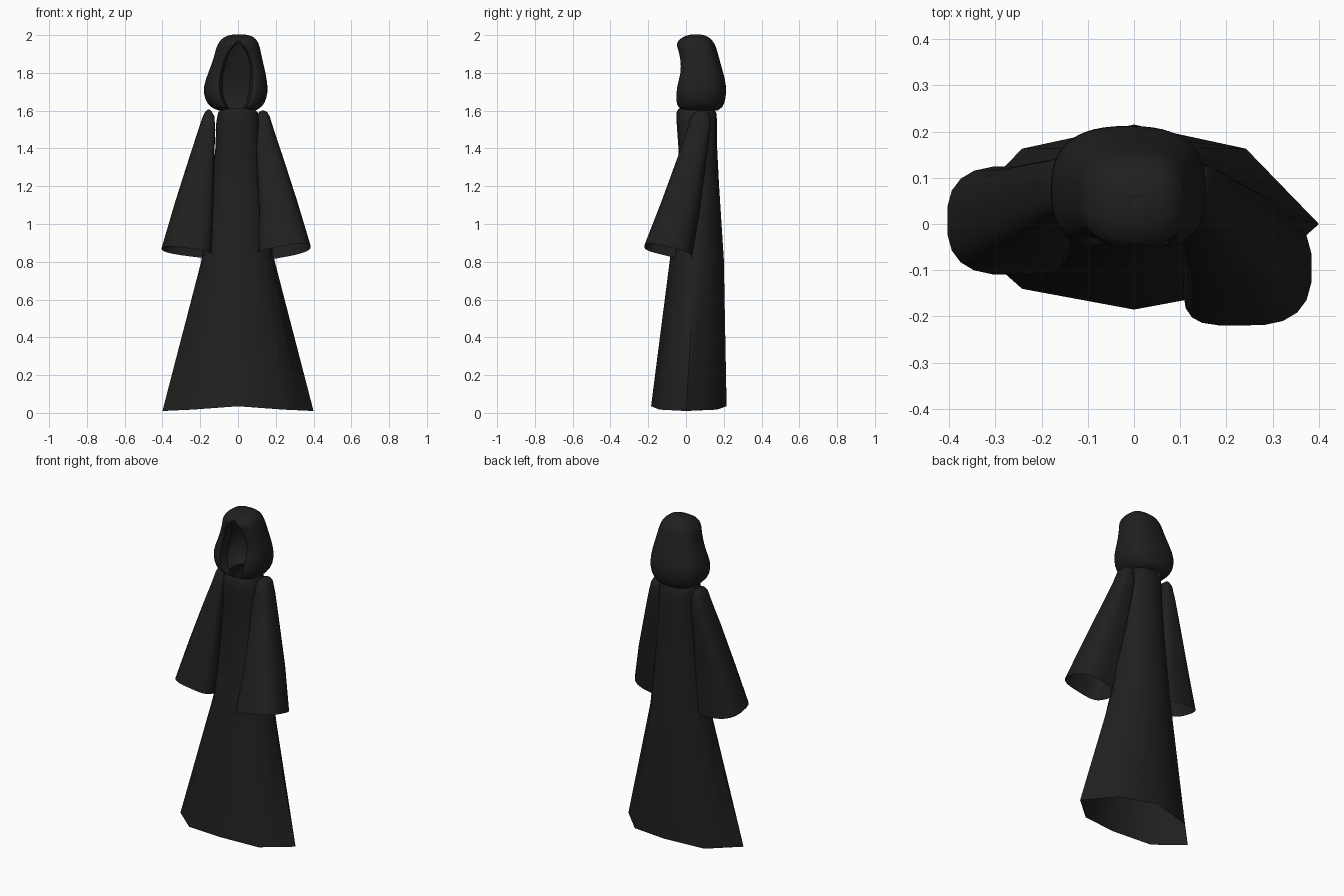
import bpy, bmesh, math

if "Cube" in bpy.data.objects:
    bpy.data.objects.remove(bpy.data.objects["Cube"])

cloth = bpy.data.materials.new("black_cloth")
cloth.diffuse_color = (0.014, 0.014, 0.014, 1)
cloth.use_nodes = True
cloth.node_tree.nodes["Principled BSDF"].inputs["Base Color"].default_value = cloth.diffuse_color


def power(v, e):
    return math.copysign(abs(v) ** e, v)


def loft(name, rings, closed=True, cap=False, angle=40, subdiv=0):
    """Skin a stack of equal-length point rings."""
    bm = bmesh.new()
    rows = [[bm.verts.new(p) for p in r] for r in rings]
    n = len(rows[0])
    for a, b in zip(rows, rows[1:]):
        for i in range(n if closed else n - 1):
            j = (i + 1) % n
            bm.faces.new((a[i], a[j], b[j], b[i]))
    if cap:
        bm.faces.new(rows[-1])
    bmesh.ops.remove_doubles(bm, verts=bm.verts, dist=0.0005)
    bmesh.ops.recalc_face_normals(bm, faces=bm.faces)
    me = bpy.data.meshes.new(name)
    bm.to_mesh(me)
    bm.free()
    me.materials.append(cloth)
    ob = bpy.data.objects.new(name, me)
    bpy.context.collection.objects.link(ob)
    if subdiv:
        ob.modifiers.new("smooth", 'SUBSURF').levels = subdiv
        ob.modifiers["smooth"].render_levels = subdiv
    bpy.ops.object.select_all(action='DESELECT')
    ob.select_set(True)
    bpy.context.view_layer.objects.active = ob
    bpy.ops.object.shade_smooth_by_angle(angle=math.radians(angle))
    return ob


# Robe body: eight-sided at the hem, rounder towards the shoulders
# z, half width, front y, back y, side y, octagon amount
robe = [(0.01, .40, -.185, .215, 0, 1), (0.8, .195, -.085, .20, .05, .6),
        (1.2, .14, -.045, .175, .06, .2), (1.4, .12, -.04, .165, .06, 0),
        (1.54, .115, -.05, .165, .06, 0), (1.59, .105, -.05, .16, .06, 0),
        (1.612, .085, -.04, .145, .06, 0)]
rings = []
for z, w, yf, yb, ys, octa in robe:
    pts = []
    for i in range(16):
        a = i * math.tau / 16
        c, s = math.cos(a), math.sin(a)
        x = w * power(c, .75 + .7 * octa)
        y = ys + (yb - ys if s > 0 else ys - yf) * power(s, .8)
        pts.append([x, y, z + .025 * octa * (1 - abs(c))])
    for i in range(1, 16, 2):
        p, q = pts[i - 1], pts[(i + 1) % 16]
        pts[i] = [v * (1 - octa) + octa * (m + k) / 2 for v, m, k in zip(pts[i], p, q)]
    rings.append(pts)
loft("robe", rings)


# Bell sleeves: z, inner x, outer x, front y, back y, hem tilt
def sleeve(name, sign, stations):
    rings = []
    for z, x0, x1, y0, y1, tilt in stations:
        pts = []
        for i in range(20):
            a = (i + .5) * math.tau / 20
            c, s = math.cos(a), math.sin(a)
            e = .75 if c > 0 else .45
            u, v = power(c, e), power(s, e)
            pts.append((sign * ((x0 + x1) / 2 + u * (x1 - x0) / 2),
                        (y0 + y1) / 2 + v * (y1 - y0) / 2,
                        z + tilt * (.025 * u - .03 * v)))
        rings.append(pts)
    loft(name, rings, cap=True, angle=50)


sleeve("sleeve_right", 1, [
    (.855, .105, .385, -.22, .03, 1), (1.1, .11, .315, -.13, .075, .6),
    (1.36, .095, .235, -.04, .11, .2), (1.5, .09, .19, .005, .13, 0),
    (1.57, .10, .168, .025, .13, 0), (1.592, .11, .155, .045, .115, 0),
    (1.6, .125, .14, .07, .095, 0)])
sleeve("sleeve_left", -1, [
    (.852, .14, .405, -.11, .125, .7), (1.1, .13, .335, -.065, .125, .4),
    (1.36, .125, .255, -.02, .135, .1), (1.5, .12, .21, .01, .14, 0),
    (1.57, .125, .187, .025, .135, 0), (1.597, .14, .172, .045, .12, 0),
    (1.605, .15, .16, .07, .095, 0)])

# Hood: open C-shaped sections with a lip turned in along the face opening
# z, left x, right x, front y, back y, half opening
hood = [(1.60, -.10, .09, -.015, .165, .035), (1.615, -.145, .125, -.055, .195, .045),
        (1.66, -.18, .155, -.068, .212, .075), (1.73, -.186, .16, -.068, .216, .085),
        (1.80, -.158, .147, -.045, .198, .085), (1.87, -.132, .13, -.046, .178, .07),
        (1.92, -.12, .12, -.048, .165, .045), (1.95, -.11, .113, -.056, .155, .015),
        (1.98, -.09, .098, -.038, .135, 0), (2.0, -.055, .065, .005, .105, 0),
        (2.004, -.015, .025, .035, .065, 0)]
rings = []
N = 22
for z, xl, xr, yf, yb, o in hood:
    cx, w = (xl + xr) / 2, (xr - xl) / 2
    cy, d = (yf + yb) / 2, (yb - yf) / 2
    start = math.asin((o / w) ** (1 / .8))
    arc = []
    for i in range(N + 1):
        a = -math.pi / 2 + start + (math.tau - 2 * start) * i / N
        arc.append((cx + w * power(math.cos(a), .8), cy + d * power(math.sin(a), .75), z))
    lip_r = (cx + o * .85, arc[0][1] + o * .9, z)
    lip_l = (cx - o * .85, arc[-1][1] + o * .9, z)
    rings.append([lip_r] + arc + [lip_l])
loft("hood", rings, closed=False, cap=False, subdiv=1)
# Small crown patch closing the top of the hood
crown = rings[-1][1:-2]
loft("hood_crown", [crown, [(.005, .05, 2.0)] * len(crown)])
